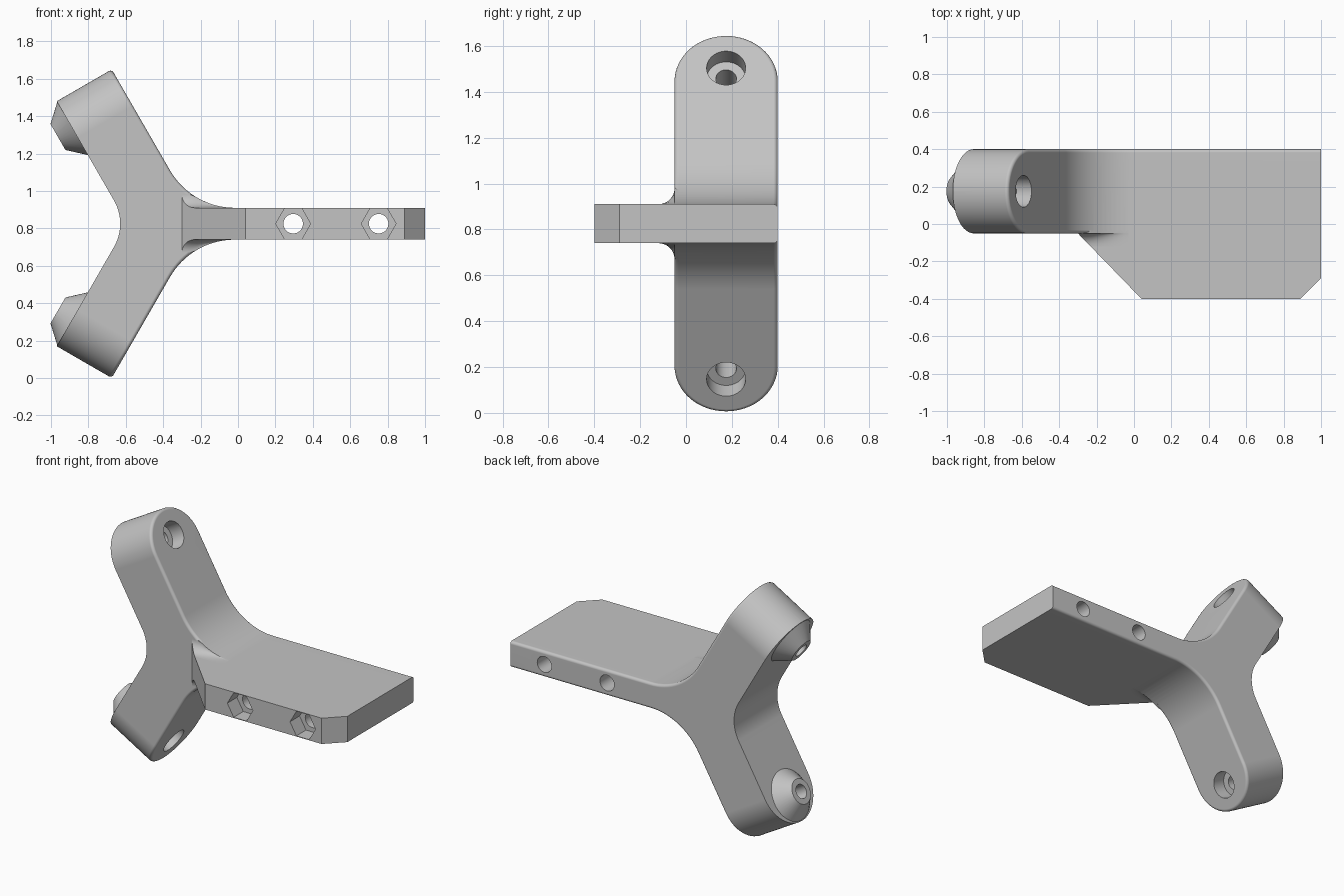
import bpy, bmesh
from math import sin, cos, pi, radians, sqrt
from mathutils import Matrix, Vector

cube = bpy.data.objects.get("Cube")
if cube:
    bpy.data.objects.remove(cube, do_unlink=True)

MID = 0.825      # height of the symmetry plane
HALF = 0.085     # half thickness of the plate
FRONT, BACK = -0.05, 0.4
YC = (FRONT + BACK) / 2

grey = bpy.data.materials.new("satin_grey")
grey.use_nodes = True
grey.diffuse_color = (0.55, 0.55, 0.55, 1)
grey.node_tree.nodes["Principled BSDF"].inputs["Base Color"].default_value = (0.55, 0.55, 0.55, 1)


def finish(bm, name):
    bmesh.ops.recalc_face_normals(bm, faces=bm.faces)
    mesh = bpy.data.meshes.new(name)
    bm.to_mesh(mesh)
    bm.free()
    mesh.materials.append(grey)
    obj = bpy.data.objects.new(name, mesh)
    bpy.context.collection.objects.link(obj)
    return obj


def frame(a, b, c, origin):
    """Matrix with the given axes as columns."""
    m = Matrix((a, b, c)).transposed().to_4x4()
    m.translation = origin
    return m


def loft(rings, name):
    bm = bmesh.new()
    loops = [[bm.verts.new(p) for p in ring] for ring in rings]
    for r0, r1 in zip(loops, loops[1:]):
        for i in range(len(r0)):
            j = (i + 1) % len(r0)
            bm.faces.new((r0[i], r0[j], r1[j], r1[i]))
    bm.faces.new(loops[0])
    bm.faces.new(loops[-1])
    return finish(bm, name)


def prism(points, lo, hi, m, name):
    return loft([[m @ Vector((p[0], p[1], h)) for p in points] for h in (lo, hi)], name)


def cone(r1, r2, lo, hi, m, name, sides=48):
    bm = bmesh.new()
    bmesh.ops.create_cone(bm, cap_ends=True, segments=sides, radius1=r1, radius2=r2,
                          depth=hi - lo, matrix=m @ Matrix.Translation((0, 0, (lo + hi) / 2)))
    return finish(bm, name)


def boolean(target, tool, operation):
    mod = target.modifiers.new("bool", 'BOOLEAN')
    mod.operation, mod.solver, mod.object = operation, 'EXACT', tool
    bpy.context.view_layer.objects.active = target
    bpy.ops.object.modifier_apply(modifier=mod.name)
    bpy.data.objects.remove(tool, do_unlink=True)


def arc(cx, cy, r, a0, a1, n):
    angles = [radians(a0 + (a1 - a0) * i / n) for i in range(n + 1)]
    return [(cx + r * cos(a), cy + r * sin(a)) for a in angles]


# Y-shaped body: side profile with outer and inner fillets, mirrored about the middle
FX, FR = -0.017, 0.4
upper = [(1, HALF)] + arc(FX, HALF + FR, FR, -90, -150, 16)
upper += [(-0.675, 0.825), (-0.969, 0.655)] + arc(-0.88, 0, 0.25, 30, 0, 8)
profile = upper + [(x, -z) for x, z in reversed(upper[:-1])]
upright = frame((1, 0, 0), (0, 0, 1), (0, 1, 0), (0, 0, MID))
body = prism(profile, FRONT, BACK, upright, "bracket_body")

# Arm frames: along the arm, across it, through its thickness
S = sqrt(3) / 2
arms = [frame((-0.5, 0, S * s), (0, 1, 0), (S, 0, 0.5 * s), (-0.822, YC, MID + 0.74 * s))
        for s in (1, -1)]

# Rounded arm ends
R = (BACK - FRONT) / 2
for m in arms:
    half_round = arc(-R, 0, R, -90, 90, 32)
    outline = half_round + [(-R, 0.4), (0.2, 0.4), (0.2, -0.4), (-R, -0.4)]
    boolean(body, prism(outline, -0.4, 0.4, m, "end_cutter"), 'DIFFERENCE')

# Softened edges around the outer faces
bm = bmesh.new()
bm.from_mesh(body.data)
bmesh.ops.remove_doubles(bm, verts=bm.verts, dist=0.0001)
edges = []
for e in bm.edges:
    if len(e.link_faces) == 2 and e.calc_face_angle() > 1.2:
        outer = max(f.normal.x + abs(f.normal.z) for f in e.link_faces) > 0.9
        if outer and (e.verts[0].co.x + e.verts[1].co.x) / 2 < 0.99:
            edges.append(e)
bmesh.ops.bevel(bm, geom=edges, offset=0.018, segments=4, profile=0.5, affect='EDGES')
bm.to_mesh(body.data)
bm.free()

# Flat plate with clipped corners
flat = Matrix.Translation((0, 0, MID))
plate = [(-0.4, 0.053), (0.04, -0.4), (0.89, -0.4), (1, -0.29), (1, 0.3), (-0.4, 0.3)]
boolean(body, prism(plate, -HALF, HALF, flat, "plate"), 'UNION')

# Concave blends between the plate and the front of the body
for s in (1, -1):
    rings = []
    for i in range(13):
        x = -0.33 + 0.3 * i / 12
        h = min(0.07, FR - sqrt(FR * FR - (x - FX) ** 2))
        curve = [(FRONT - 0.07 * (1 - cos(t)), HALF + h * (1 - sin(t)))
                 for t in [pi / 2 * k / 8 for k in range(9)]]
        section = [(-0.03, 0.04), (-0.03, HALF + h)] + curve + [(-0.12, 0.04)]
        # drop the repeated corner of the sweep
        rings.append([(x, y, MID + s * z) for y, z in section])
    blend = loft(rings, "blend")
    corner = [(-0.4, 0.053), (0.04, -0.4), (-0.4, -0.4)]
    boolean(blend, prism(corner, -0.4, 0.4, flat, "corner_cutter"), 'DIFFERENCE')
    boolean(body, blend, 'UNION')

# Tapered bosses, counterbores and through holes on both arms
for m in arms:
    hole = m @ Matrix.Translation((-0.169, 0, 0))
    boolean(body, cone(0.08, 0.168, -0.26, -0.165, hole, "boss"), 'UNION')
    boolean(body, cone(0.045, 0.045, -0.4, 0.3, hole, "hole_cutter"), 'DIFFERENCE')
    boolean(body, cone(0.085, 0.085, 0.076, 0.3, hole, "bore_cutter"), 'DIFFERENCE')

# Cross holes through the plate with hexagonal pockets at the front
for x in (0.295, 0.752):
    m = frame((1, 0, 0), (0, 0, 1), (0, 1, 0), (x, 0, MID))
    boolean(body, cone(0.052, 0.052, -0.6, 0.6, m, "bolt_cutter"), 'DIFFERENCE')
    hexagon = arc(0, 0, 0.093, 0, 300, 5)
    boolean(body, prism(hexagon, -0.6, -0.3, m, "hex_cutter"), 'DIFFERENCE')

# Smooth curved faces, keep real edges sharp
bpy.ops.object.select_all(action='DESELECT')
body.select_set(True)
bpy.context.view_layer.objects.active = body
bpy.ops.object.shade_smooth_by_angle(angle=radians(30))
weighted = body.modifiers.new("weighted_normals", 'WEIGHTED_NORMAL')
weighted.keep_sharp = True
